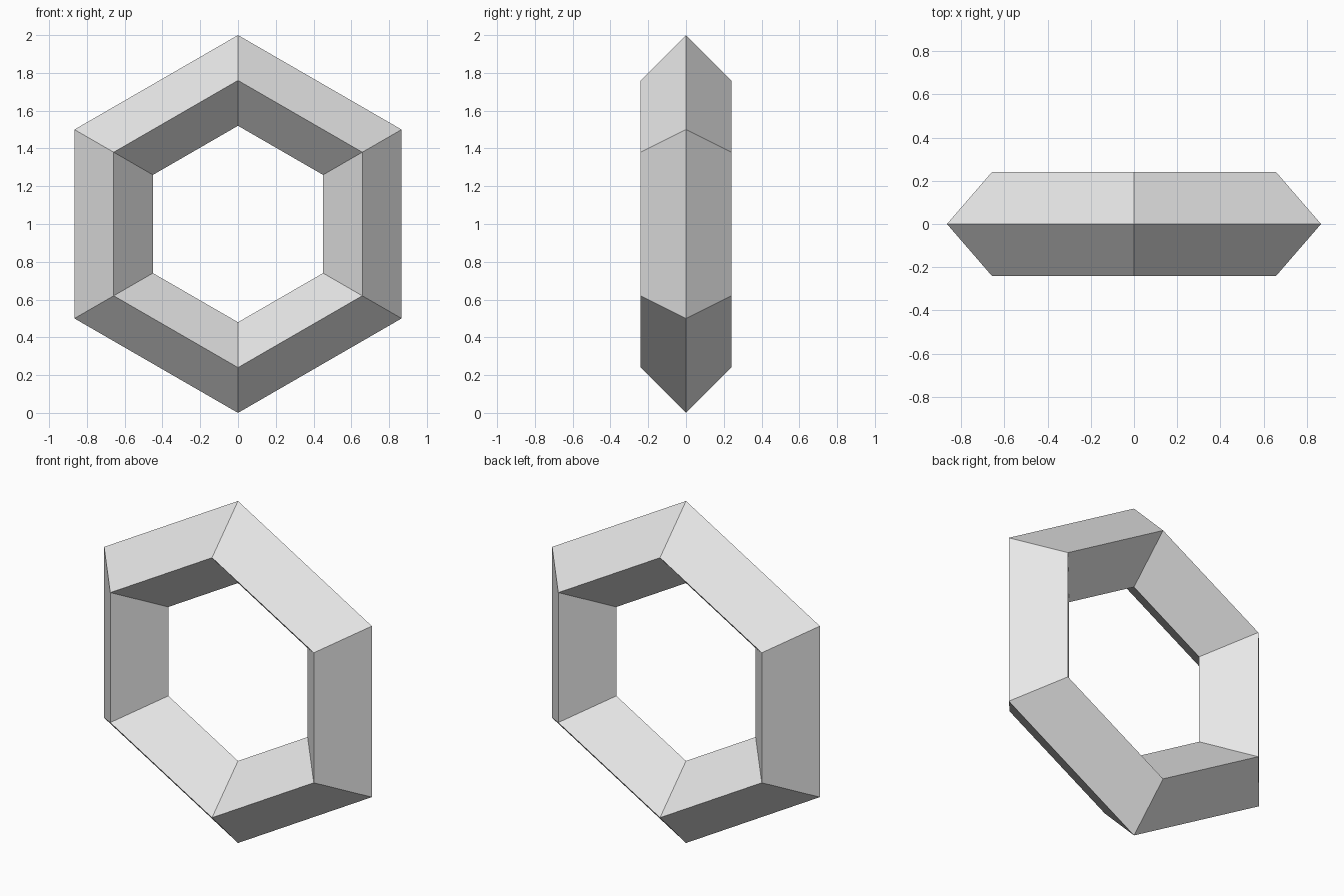
import bpy
from math import radians

# Remove the default cube
cube = bpy.data.objects.get("Cube")
if cube:
    bpy.data.objects.remove(cube, do_unlink=True)

# Plain light grey
grey = bpy.data.materials.new("light_grey")
grey.use_nodes = True
colour = (0.8, 0.8, 0.8, 1)
grey.diffuse_color = colour
grey.node_tree.nodes["Principled BSDF"].inputs["Base Color"].default_value = colour

# Upright hexagonal ring with a diamond cross-section, one corner at the top
bpy.ops.mesh.primitive_torus_add(
    major_segments=6, minor_segments=4,
    major_radius=0.76, minor_radius=0.24,
    location=(0, 0, 1), rotation=(radians(90), radians(90), 0))
ring = bpy.context.object
ring.name = ring.data.name = "hexagonal_ring"
ring.data.materials.append(grey)
bpy.ops.object.transform_apply(location=True, rotation=True, scale=True)
bpy.ops.object.shade_flat()
